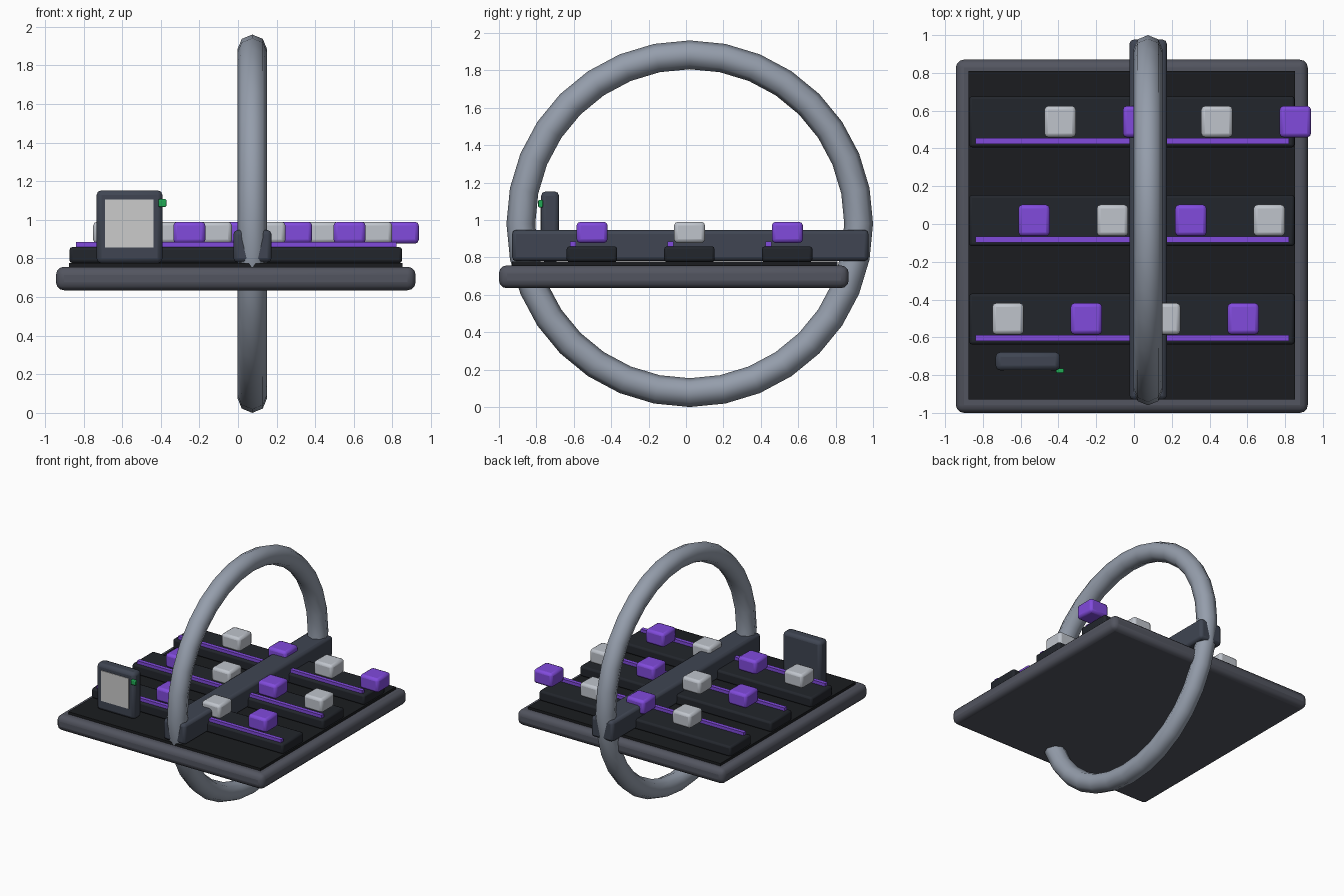
import bpy, math

if "Cube" in bpy.data.objects:
    bpy.data.objects.remove(bpy.data.objects["Cube"])


def mat(name, r, g, b):
    m = bpy.data.materials.new(name)
    m.diffuse_color = (r, g, b, 1)
    m.use_nodes = True
    m.node_tree.nodes["Principled BSDF"].inputs["Base Color"].default_value = m.diffuse_color
    return m


RIM = mat("rim_grey", 0.085, 0.09, 0.115)
SLATE = mat("slate", 0.05, 0.06, 0.085)
BLACK = mat("black", 0.011, 0.012, 0.014)
DARK = mat("dark", 0.016, 0.019, 0.025)
PURPLE = mat("purple", 0.22, 0.07, 0.72)
PALE = mat("pale", 0.52, 0.55, 0.60)
METAL = mat("metal", 0.30, 0.34, 0.41)
GREEN = mat("green", 0.015, 0.40, 0.09)


def box(name, x, y, z, material=None, bevel=0.0, segments=2):
    """Box from (min, max) ranges, with optional rounded edges."""
    bpy.ops.mesh.primitive_cube_add(size=1, location=[(a + b) / 2 for a, b in (x, y, z)])
    ob = bpy.context.object
    ob.name = name
    ob.scale = [b - a for a, b in (x, y, z)]
    bpy.ops.object.transform_apply(location=False, rotation=False, scale=True)
    if material:
        ob.data.materials.append(material)
    if bevel:
        mod = ob.modifiers.new("bevel", 'BEVEL')
        mod.width = bevel
        mod.segments = segments
        bpy.ops.object.shade_smooth_by_angle(angle=math.radians(35))
    return ob


# Tray with its dark inlay
box("tray", (-0.943, 0.92), (-1.0, 0.87), (0.635, 0.757), RIM, 0.042, 3)
box("tray_inlay", (-0.875, 0.853), (-0.93, 0.809), (0.72, 0.777), BLACK)

# Three shelves, each with an edge strip and four alternating blocks
for r, cy in enumerate((-0.503, 0.018, 0.541)):
    box(f"shelf_{r}", (-0.873, 0.85), (cy - 0.135, cy + 0.135), (0.776, 0.859), DARK, 0.015)
    box(f"shelf_strip_{r}", (-0.838, 0.82), (cy - 0.117, cy - 0.085), (0.855, 0.884), PURPLE)
    for c in range(4):
        cx = -0.667 + 0.138 * r + 0.415 * c
        box(f"block_{r}_{c}", (cx - 0.083, cx + 0.083), (cy - 0.082, cy + 0.084),
            (0.877, 0.99), PURPLE if (r + c) % 2 else PALE, 0.02)

# Central beam and the large hoop around it
box("beam", (-0.024, 0.174), (-0.93, 0.976), (0.78, 0.947), SLATE, 0.022)
bpy.ops.mesh.primitive_torus_add(
    location=(0.074, 0.02, 0.98), rotation=(0, math.pi / 2, 0),
    major_radius=0.903, minor_radius=0.077, major_segments=32, minor_segments=8)
hoop = bpy.context.object
hoop.name = "hoop"
hoop.data.materials.append(METAL)
bpy.ops.object.shade_smooth()

# Display panel with screen and indicator light
box("display", (-0.733, -0.391), (-0.775, -0.678), (0.775, 1.153), SLATE, 0.025)
box("display_screen", (-0.688, -0.439), (-0.779, -0.76), (0.858, 1.105))
box("indicator_light", (-0.412, -0.371), (-0.79, -0.765), (1.067, 1.107), GREEN, 0.006)
